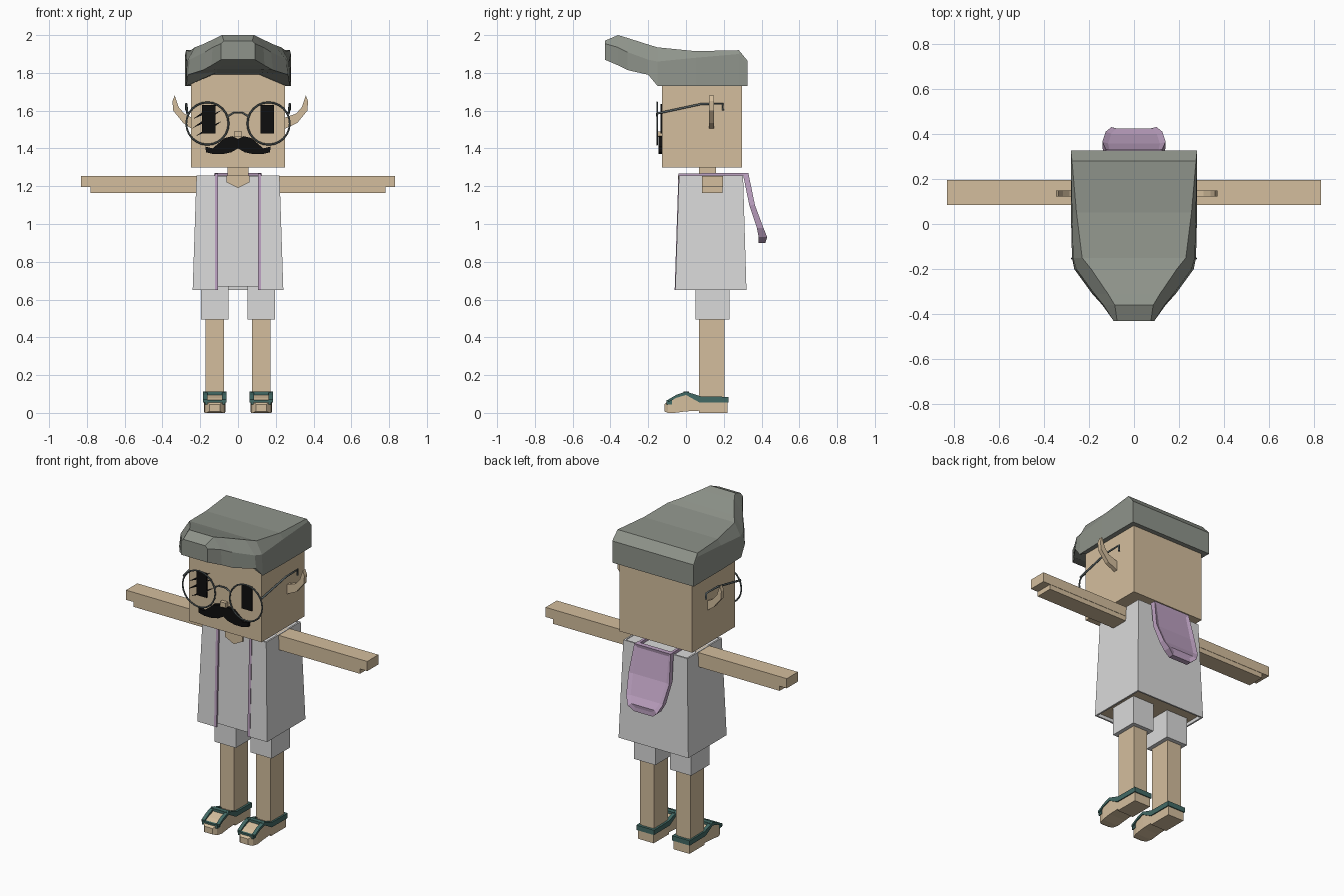
import bpy, bmesh, math
from mathutils import Matrix

cube = bpy.data.objects.get("Cube")
if cube:
    bpy.data.objects.remove(cube, do_unlink=True)


def material(name, rgb):
    def linear(c):
        c /= 255
        return c / 12.92 if c < 0.04 else ((c + 0.055) / 1.055) ** 2.4
    col = [linear(c) for c in rgb] + [1]
    m = bpy.data.materials.new(name)
    m.use_nodes = True
    m.diffuse_color = col
    m.node_tree.nodes["Principled BSDF"].inputs["Base Color"].default_value = col
    return m


SKIN = material("skin", (212, 190, 157))
WHITE = material("white_cloth", (218, 218, 218))
HAIR = material("grey_hair", (143, 148, 139))
PURPLE = material("purple_trim", (190, 162, 194))
BLACK = material("black", (14, 14, 14))
TEAL = material("teal_strap", (66, 106, 101))
METAL = material("dark_metal", (92, 102, 103))


def finish(name, bm, mats):
    bmesh.ops.recalc_face_normals(bm, faces=bm.faces)
    me = bpy.data.meshes.new(name)
    bm.to_mesh(me)
    bm.free()
    for m in mats:
        me.materials.append(m)
    ob = bpy.data.objects.new(name, me)
    bpy.context.collection.objects.link(ob)
    return ob


def loft_mesh(sections):
    # Join equal rings of points and cap both ends
    bm = bmesh.new()
    rings = [[bm.verts.new(p) for p in s] for s in sections]
    n = len(rings[0])
    for a, b in zip(rings, rings[1:]):
        for i in range(n):
            j = (i + 1) % n
            bm.faces.new((a[i], a[j], b[j], b[i]))
    bm.faces.new(rings[0])
    bm.faces.new(rings[-1])
    bmesh.ops.recalc_face_normals(bm, faces=bm.faces)
    return bm


def loft(name, sections, mat):
    return finish(name, loft_mesh(sections), [mat])


def rect(x0, x1, y0, y1, z):
    return [(x0, y0, z), (x1, y0, z), (x1, y1, z), (x0, y1, z)]


def box(name, x, y, z, mat):
    return loft(name, [rect(*x, *y, h) for h in z], mat)


def plate(name, pts, y0, y1, mat):
    # Outline in x and z, given thickness along y
    return loft(name, [[(x, y, z) for x, z in pts] for y in (y0, y1)], mat)


def side_plate(name, pts, x0, x1, mat):
    # Outline in y and z, given thickness along x
    return loft(name, [[(x, y, z) for y, z in pts] for x in (x0, x1)], mat)


def wire(name, pts, radius, mat):
    cu = bpy.data.curves.new(name, "CURVE")
    cu.dimensions = "3D"
    cu.bevel_depth = radius
    cu.bevel_resolution = 1
    cu.use_fill_caps = True
    sp = cu.splines.new("POLY")
    sp.points.add(len(pts) - 1)
    for p, co in zip(sp.points, pts):
        p.co = (*co, 1)
    cu.materials.append(mat)
    ob = bpy.data.objects.new(name, cu)
    bpy.context.collection.objects.link(ob)
    return ob


# Head, neck and nose
box("head", (-.25, .25), (-.127, .296), (1.30, 1.82), SKIN)
box("neck", (-.055, .055), (.07, .16), (1.2, 1.31), SKIN)
box("nose", (-.02, .02), (-.15, -.12), (1.46, 1.49), SKIN)

# Swept hair: y, underside z, then half width and z for bottom, side and top
hair = []
for y, zc, wb, zb, ws, zs, wt, zt in (
        (.325, 1.73, .28, 1.73, .28, 1.85, .28, 1.865),
        (.28, 1.73, .28, 1.73, .28, 1.90, .275, 1.92),
        (.05, 1.73, .28, 1.73, .275, 1.88, .255, 1.915),
        (-.15, 1.80, .275, 1.73, .27, 1.86, .23, 1.935),
        (-.20, 1.805, .265, 1.79, .255, 1.87, .19, 1.95),
        (-.31, 1.82, .185, 1.815, .175, 1.91, .115, 1.985),
        (-.36, 1.84, .14, 1.84, .135, 1.935, .085, 2.0),
        (-.43, 1.87, .09, 1.87, .09, 1.955, .075, 1.97)):
    half = [(min(.11, wb * .6), zc), (wb, zb), (ws, zs), (wt, zt)]
    hair.append([(x, y, z) for x, z in half] + [(-x, y, z) for x, z in reversed(half)])
loft("hair", hair, HAIR)

# Moustache
half = [(.03, 1.465), (.07, 1.455), (.105, 1.425), (.135, 1.4), (.172, 1.41),
        (.17, 1.38), (.13, 1.37), (.08, 1.37), (.035, 1.38)]
plate("moustache", [(0, 1.45)] + half + [(0, 1.40)] + [(-x, z) for x, z in reversed(half)],
      -.145, -.125, BLACK)

# Slashes over the right eye
for x0, z0, x1, z1 in ((-.24, 1.555, -.105, 1.635), (-.245, 1.505, -.085, 1.605),
                       (-.225, 1.465, -.085, 1.545)):
    plate("eye_slash", [(x0, z0), ((x0 + x1) / 2, (z0 + z1) / 2 - .012), (x1, z1),
                        ((x0 + x1) / 2, (z0 + z1) / 2 + .008)], -.136, -.126, BLACK)

# Inner torso with a bare underside
bm = loft_mesh([rect(-.232, .232, -.048, .31, .67), rect(-.215, .215, -.03, .295, 1.253)])
for f in bm.faces:
    f.material_index = 1 if f.normal.z < -.5 else 0
finish("torso", bm, [WHITE, SKIN])


# Open coat, a wall with a gap down the front
def coat_ring(w, y0, y1, z, t=.01, gap=.112):
    outer = [(-gap, y0), (-w, y0), (-w, y1), (w, y1), (w, y0), (gap, y0)]
    inner = [(gap, y0 + t), (w - t, y0 + t), (w - t, y1 - t),
             (t - w, y1 - t), (t - w, y0 + t), (-gap, y0 + t)]
    return [(x, y, z) for x, y in outer + inner]


loft("coat", [coat_ring(.24, -.057, .32, .65), coat_ring(.22, -.037, .302, 1.257)], WHITE)
plate("bare_neckline", [(-.06, 1.256), (.06, 1.256), (.06, 1.22), (0, 1.19), (-.06, 1.22)],
      -.042, -.028, SKIN)

# Hanging hood with a recessed back
bm = loft_mesh([rect(-w, w, y0, y1, z) for z, y0, y1, w in (
    (1.27, .30, .33, .125), (1.1, .335, .365, .14), (.98, .375, .41, .125),
    (.93, .385, .43, .1), (.9, .385, .42, .065))])
back = [f for f in bm.faces if f.normal.y > .3]
bmesh.ops.inset_region(bm, faces=back, thickness=.025, depth=-.008)
finish("hood", bm, [PURPLE])

for s, side in ((1, "left_"), (-1, "right_")):
    def span(a, b):
        return sorted((s * a, s * b))

    # Eye and glasses
    box(side + "eye", span(.12, .19), (-.136, -.126), (1.48, 1.63), BLACK)
    bpy.ops.mesh.primitive_torus_add(major_radius=.112, minor_radius=.005, major_segments=24,
                                     minor_segments=6, location=(s * .162, -.153, 1.532),
                                     rotation=(math.pi / 2, 0, 0))
    rim = bpy.context.object
    rim.name = side + "glasses_rim"
    rim.data.materials.append(METAL)
    wire(side + "glasses_arm", [(s * .268, -.153, 1.585), (s * .274, .08, 1.635),
                                (s * .274, .195, 1.637), (s * .274, .195, 1.60)], .006, METAL)

    # Pointed ear, set slightly off centre
    d = .012 * s + .012
    ear = [(.24, 1.56), (.285 + d, 1.585), (.315 + d, 1.62), (.335 + d, 1.68),
           (.347 + d, 1.65), (.343 + d, 1.60), (.29 + d, 1.535), (.24, 1.50)]
    plate(side + "ear", [(s * x, z) for x, z in ear], .123, .148, SKIN)

    # Arm with a stepped hand
    box(side + "arm", span(.2, .83), (.085, .195), (1.195, 1.255), SKIN)
    box(side + "lower_arm", span(.2, .78), (.085, .193), (1.165, 1.195), SKIN)

    # Coat trim down the front and over the shoulder
    trim = [(-.06, .65), (-.04, 1.268), (.32, 1.27), (.32, 1.253), (-.03, 1.253), (-.05, .65)]
    side_plate(side + "coat_trim", trim, s * .106, s * .123, PURPLE)

    # Shorts, leg and foot
    box(side + "shorts", span(.05, .197), (.05, .23), (.495, .69), WHITE)
    box(side + "leg", span(.075, .173), (.07, .205), (.04, .5), SKIN)
    box(side + "heel", span(.068, .178), (.07, .22), (0, .075), SKIN)
    foot = []
    for y, z0, z1, w in ((.08, .012, .082, .054), (0, .008, .1, .056),
                         (-.06, 0, .08, .055), (-.095, 0, .062, .046), (-.115, .008, .045, .028)):
        c = s * .123
        foot.append([(c - w, y, z0), (c + w, y, z0), (c + w, y, z1), (c - w, y, z1)])
    loft(side + "foot", foot, SKIN)

    # Sandal straps
    strap = [(.222, .055), (.222, .085), (.08, .087), (.04, .1), (0, .113), (-.05, .096),
             (-.095, .07), (-.095, .056), (-.05, .08), (0, .095), (.07, .056)]
    for x in (.062, .162):
        side_plate(side + "sandal_side", strap, s * x, s * (x + .022), TEAL)
    box(side + "sandal_heel", span(.062, .184), (.21, .226), (.055, .085), TEAL)
    for y, z in ((.0, .1), (-.09, .055)):
        box(side + "sandal_bar", span(.07, .176), (y - .012, y + .016), (z - .01, z + .012), TEAL)

# Glasses bridge
wire("glasses_bridge", [(-.055, -.153, 1.57), (-.025, -.153, 1.588),
                        (.025, -.153, 1.588), (.055, -.153, 1.57)], .005, METAL)
